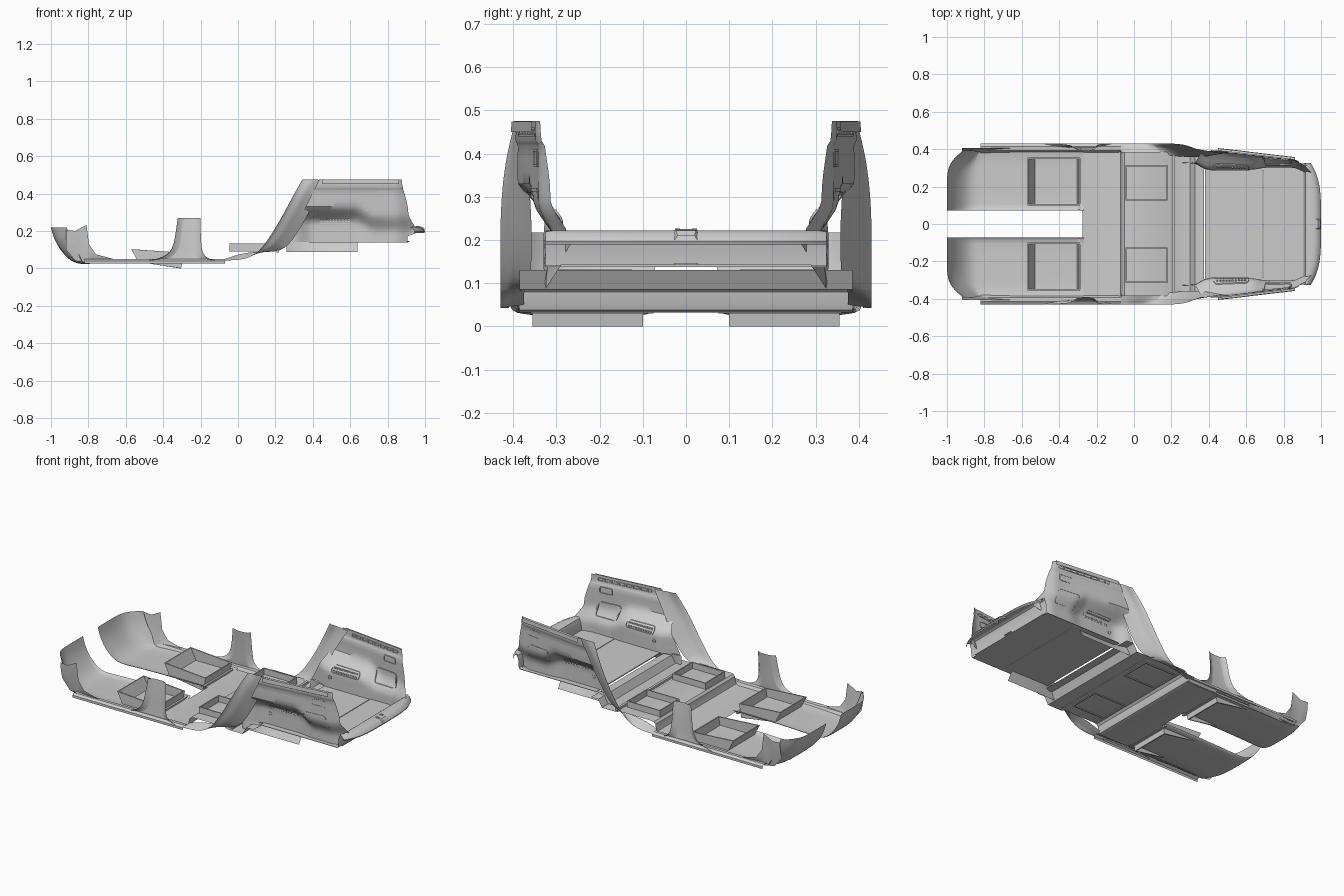
import bpy, bmesh, math

if "Cube" in bpy.data.objects:
    bpy.data.objects.remove(bpy.data.objects["Cube"])


def smooth(a, b, v):
    t = min(1, max(0, (v - a) / (b - a)))
    return t * t * (3 - 2 * t)


def loft(name, rows, mirror=True, closed=False, loop=False, subd=0, angle=35):
    """Sheet through equally long rows of points."""
    bm = bmesh.new()
    g = [[bm.verts.new(p) for p in r] for r in rows]
    n, m = len(g), len(g[0])
    for i in range(n if loop else n - 1):
        for j in range(m if closed else m - 1):
            a, b = g[i], g[(i + 1) % n]
            k = (j + 1) % m
            bm.faces.new((a[j], a[k], b[k], b[j]))
    bmesh.ops.recalc_face_normals(bm, faces=bm.faces)
    me = bpy.data.meshes.new(name)
    bm.to_mesh(me)
    bm.free()
    ob = bpy.data.objects.new(name, me)
    bpy.context.collection.objects.link(ob)
    if subd:
        s = ob.modifiers.new("round", 'SUBSURF')
        s.levels = s.render_levels = subd
        s.boundary_smooth = 'PRESERVE_CORNERS'
    if mirror:
        ob.modifiers.new("mirror", 'MIRROR').use_axis = (False, True, False)
    bpy.ops.object.select_all(action='DESELECT')
    ob.select_set(True)
    bpy.context.view_layer.objects.active = ob
    bpy.ops.object.shade_smooth_by_angle(angle=math.radians(angle))
    return ob


def box(name, x0, x1, y0, y1, z0, z1, mirror=False):
    bm = bmesh.new()
    bmesh.ops.create_cube(bm, size=1)
    for v in bm.verts:
        v.co = ((x0 + x1) / 2 + v.co.x * (x1 - x0), (y0 + y1) / 2 + v.co.y * (y1 - y0),
                (z0 + z1) / 2 + v.co.z * (z1 - z0))
    me = bpy.data.meshes.new(name)
    bm.to_mesh(me)
    bm.free()
    ob = bpy.data.objects.new(name, me)
    bpy.context.collection.objects.link(ob)
    if mirror:
        ob.modifiers.new("mirror", 'MIRROR').use_axis = (False, True, False)


# front footwells: floor sheet curling up at the front, set back at the outer corner
prof = [(-.27, .032), (-.6, .032), (-.80, .024), (-.86, .022), (-.91, .05),
        (-.955, .105), (-.985, .16), (-1, .217)]
cols = [(.072, 0, .015), (.085, 0, 0), (.2, 0, 0), (.29, 0, 0), (.345, .03, 0), (.392, .085, .008)]
loft("footwell", [[(x + dx * smooth(-.8, -.95, x), y, z + dz * smooth(-1, -.85, x))
                   for y, dx, dz in cols] for x, z in prof], subd=2)

# kick panels beside the footwells
kick = [(-.92, .10, .205), (-.87, .04, .20), (-.81, .03, .232), (-.797, .03, .13),
        (-.76, .03, .075), (-.66, .03, .048), (-.5, .03, .042)]
loft("kick_panel", [[(x, .385, b), (x, .40, b + (t - b) * .5), (x, .405, t)] for x, b, t in kick])

# door sill trims
loft("door_sill", [[(x, .38, .03), (x, .392, .048), (x, .415, .05), (x, .43, .04), (x, .43, .026)]
                   for x in (-.82, -.5, -.07)])

# middle floor, rear step and seat crossmember
fl = [(-.275, .032), (-.09, .032), (-.072, .038), (-.066, .055), (-.062, .08), (-.05, .092),
      (-.03, .095), (.18, .095), (.2, .085), (.3, .085), (.325, .13), (.375, .13)]
loft("rear_floor", [[(x, y, z) for y in (-.385, -.12, .12, .385)] for x, z in fl], mirror=False)


def tray(name, x0, x1, y0, y1, zb, zt, taper):
    """Open frame; zb and zt hold the heights at the front and back end."""
    def ring(o, z, f):
        a, b, c, d = x0 + o + f, x1 - o - f * .4, y0 + o, y1 - o
        return [(a, c, z[0]), (b, c, z[1]), (b, d, z[1]), (a, d, z[0])]
    loft(name, [ring(0, zb, taper), ring(0, zt, 0), ring(.007, zt, 0), ring(.007, zb, taper)],
         closed=True, loop=True)


tray("front_seat_frame", -.57, -.29, .10, .355, (.035, 0), (.102, .083), .035)
tray("rear_seat_frame", -.045, .18, .125, .315, (.09, .09), (.132, .132), 0)
box("seat_rail", -.3, -.285, .075, .36, .03, .042, True)
box("floor_rib", .205, .22, -.37, .37, .084, .098)

# middle pillars
loft("middle_pillar", [[(a, y, z), (a + .02, y - .02, z), (b - .02, y - .022, z), (b, y, z)]
                       for z, a, b, y in ((.042, -.48, -.12, .43), (.052, -.42, -.165, .428),
                                          (.08, -.365, -.19, .425), (.13, -.342, -.197, .422),
                                          (.2, -.332, -.2, .417), (.268, -.322, -.2, .41))],
     subd=1)

# rear pillar trims sweeping from the sill up to the waistline
path = [((-.07, .43, .042), (-.07, .375, .05)), ((.03, .43, .045), (.04, .375, .088)),
        ((.10, .43, .075), (.16, .37, .088)), ((.16, .43, .15), (.25, .36, .09)),
        ((.23, .43, .265), (.34, .355, .22)), ((.29, .42, .38), (.41, .365, .36)),
        ((.345, .395, .476), (.48, .378, .472))]
rows = []
for o, i in path:
    r = []
    for t, dy in ((0, 0), (.1, -.004), (.4, .004), (.55, 0), (1, 0)):
        p = [a + (b - a) * t for a, b in zip(o, i)]
        r.append((p[0], p[1] + dy, p[2]))
    rows.append(r)
loft("rear_pillar_trim", rows, subd=2)


# luggage side trims with wheelhouse bulge
def wall_y(x, z):
    hi = .393 - .055 * smooth(.3, .95, x)
    lo = .33 - .04 * smooth(.3, .4, x) + .012 * smooth(.62, .72, x)
    z0 = .24 - .05 * smooth(.62, .74, x)
    y = lo + (hi - lo) * smooth(z0, z0 + .1, z)
    y += .006 * smooth(.42, .428, z)
    return y - .035 * smooth(.84, .95, x)


def rear_x(z):
    return .875 + .035 * smooth(.48, .3, z) + .045 * smooth(.3, .19, z)


zs = [.14, .17, .19, .21, .23, .25, .27, .29, .31, .33, .36, .39, .418, .424, .43, .45, .47, .476]
rows = []
for k in range(37):
    r = []
    for z in zs:
        a = .24 + (z - .085) * .5
        x = a + (rear_x(z) - a) * k / 36
        if z < .18:
            x = min(x, .905)
        r.append((x, wall_y(x, z), z))
    rows.append(r)
loft("luggage_side_trim", rows)
loft("side_trim_skirt", [[(x, wall_y(x, .14), .14), (x, .325, .087)] for x in (.26, .33, .4, .5, .64)])
loft("waist_ledge", [[(x, wall_y(x, .476) + d, z) for d, z in ((0, .476), (.012, .474), (.014, .45))]
                     for x in (.45, .55, .65, .75, .86)])


def wall_frame(name, cx, cz, w, h, rad, band=.008, skew=0):
    def ring(o, d):
        pts = []
        r = max(.002, rad - o)
        for q, (sx, sz) in enumerate(((1, 1), (-1, 1), (-1, -1), (1, -1))):
            for s in range(5):
                t = math.radians(90 * q + 22.5 * s)
                dz = sz * (h / 2 - o - r) + r * math.sin(t)
                x = cx + sx * (w / 2 - o - r) + r * math.cos(t) + skew * dz
                pts.append((x, wall_y(x, cz + dz) - d, cz + dz))
        return pts
    loft(name, [ring(0, -.002), ring(0, .005), ring(band, .005), ring(band, -.002)],
         closed=True, loop=True)


# fittings on the side trims
wall_frame("side_hatch_frame", .765, .275, .15, .09, .02, .008, -.15)
wall_frame("upper_pocket_frame", .785, .39, .085, .042, .01, .006)
wall_frame("speaker_frame", .52, .258, .19, .042, .018, .005)
wall_frame("tie_down_ring", .42, .205, .024, .024, .012, .005)
wall_frame("waist_rail", .67, .45, .34, .02, .009, .004)
for i in range(10):
    x = .445 + i * .0165
    for z in (.25, .266):
        y = wall_y(x, z)
        box("speaker_slot", x - .005, x + .005, y - .004, y + .002, z - .005, z + .004, True)
for i in range(7):
    x = .53 + i * .045
    y = wall_y(x, .45)
    box("waist_clip", x - .008, x + .008, y - .006, y + .002, .446, .454, True)

# luggage floor panels
box("luggage_floor_front", .38, .688, -.29, .29, .137, .143)
box("luggage_floor_rear", .692, .91, -.29, .29, .137, .143)
box("floor_side_strip", .38, .9, .285, .325, .137, .14, True)
for x in (.64, .905):
    box("floor_latch", x - .012, x + .012, -.028, .028, .142, .147)

# tailgate sill with curved outer edge
rows = []
for k in range(25):
    y = -.325 + .65 * k / 24
    c = (abs(y) / .325) ** 4
    xi, xo = .905 + .0 * c, 1 - .055 * c
    rows.append([(xi, y, .14), (xi + .003, y, .19), (xi + .012, y, .215), (xi + .022, y, .222),
                 (xo - .03, y, .222), (xo - .012, y, .214), (xo, y, .197), (xo - .003, y, .19)])
loft("tailgate_sill", rows, mirror=False)
wall = [(-.04, .19), (-.025, .21), (.025, .21), (.04, .19)]
loft("sill_latch_cover", [[(x, y * s, z + dz) for y, z in wall]
                          for x, s, dz in ((.955, 1, .015), (.985, .9, .012), (.998, .8, 0))],
     mirror=False)
for s in (-1, 1):
    box("sill_clip", .95, .968, s * .02 - .006, s * .02 + .006, .22, .227)
